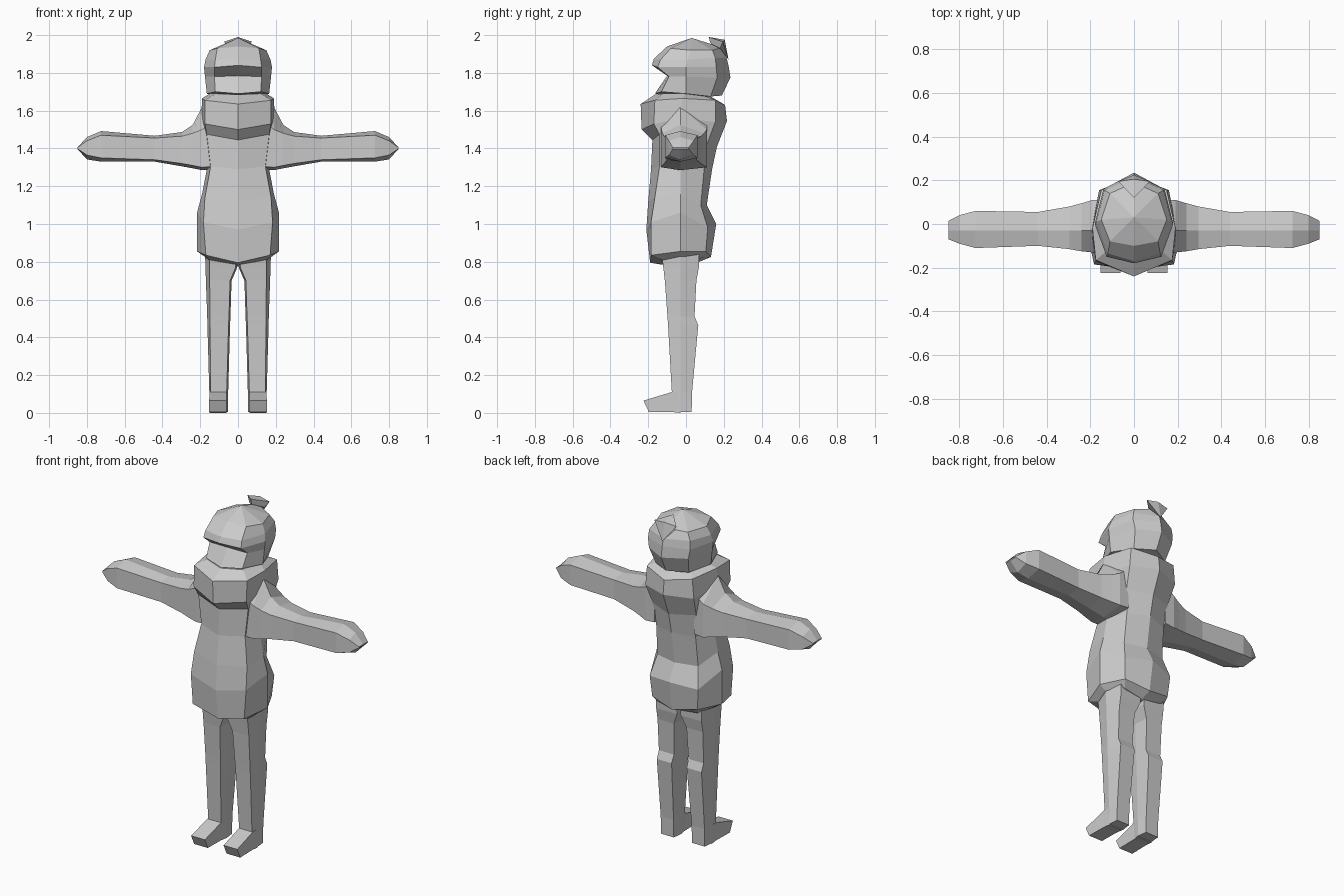
import bpy, bmesh

cube = bpy.data.objects.get("Cube")
if cube:
    bpy.data.objects.remove(cube, do_unlink=True)

grey = bpy.data.materials.new("plain_grey")
grey.use_nodes = True
GREY = (0.6, 0.6, 0.6, 1)
grey.diffuse_color = GREY
grey.node_tree.nodes["Principled BSDF"].inputs["Base Color"].default_value = GREY


def loft(name, rings, start=None, end=None, mirror=False):
    """Skin closed rings; each end is a fan to a point or a flat cap."""
    bm = bmesh.new()
    loops = [[bm.verts.new(p) for p in ring] for ring in rings]
    n = len(loops[0])
    for a, b in zip(loops, loops[1:]):
        for i in range(n):
            j = (i + 1) % n
            bm.faces.new((a[i], a[j], b[j], b[i]))
    for loop, tip in ((loops[0], start), (loops[-1], end)):
        if tip:
            v = bm.verts.new(tip)
            for i in range(n):
                bm.faces.new((loop[i], loop[(i + 1) % n], v))
        else:
            bm.faces.new(loop)
    bmesh.ops.recalc_face_normals(bm, faces=bm.faces)
    mesh = bpy.data.meshes.new(name)
    bm.to_mesh(mesh)
    bm.free()
    mesh.materials.append(grey)
    ob = bpy.data.objects.new(name, mesh)
    bpy.context.collection.objects.link(ob)
    if mirror:
        ob.modifiers.new("Mirror", 'MIRROR').use_mirror_merge = False
    return ob


def ring8(front, fcorner, side, bcorner, back):
    """Symmetric eight-sided ring; front and back are (y, z)."""
    half = [fcorner, side, bcorner]
    return ([(0, *front)] + half + [(0, *back)]
            + [(-x, y, z) for x, y, z in reversed(half)])


# Coat body, from the hem underside up to the collar opening
coat = [
    ring8((-.13, .785), (.155, -.12, .81), (.18, -.03, .83), (.13, .08, .82), (.07, .80)),
    ring8((-.19, .795), (.17, -.185, .835), (.217, -.03, .855), (.15, .105, .855), (.132, .825)),
    ring8((-.21, .97), (.183, -.185, 1.01), (.217, -.03, 1.06), (.16, .115, .98), (.16, 1.0)),
    ring8((-.20, 1.12), (.175, -.165, 1.14), (.19, -.03, 1.16), (.135, .078, 1.10), (.11, 1.10)),
    ring8((-.185, 1.29), (.145, -.14, 1.305), (.165, -.03, 1.29), (.13, .095, 1.28), (.138, 1.29)),
    ring8((-.178, 1.445), (.165, -.14, 1.475), (.18, -.03, 1.45), (.145, .11, 1.42), (.164, 1.41)),
    ring8((-.235, 1.50), (.175, -.17, 1.53), (.195, -.03, 1.56), (.16, .155, 1.54), (.217, 1.545)),
    ring8((-.24, 1.635), (.175, -.165, 1.655), (.19, -.02, 1.665), (.15, .155, 1.655), (.207, 1.63)),
    ring8((-.165, 1.685), (.12, -.12, 1.69), (.15, 0, 1.69), (.10, .09, 1.68), (.13, 1.675)),
]
loft("coat", coat, start=(0, -.03, .775))

# Head with a brow overhanging the recessed face
head = [
    ring8((-.165, 1.69), (.12, -.13, 1.70), (.165, 0, 1.69), (.11, .13, 1.675), (.19, 1.68)),
    ring8((-.10, 1.785), (.125, -.09, 1.78), (.175, 0, 1.78), (.13, .165, 1.775), (.235, 1.775)),
    ring8((-.18, 1.84), (.125, -.15, 1.83), (.18, 0, 1.83), (.14, .16, 1.83), (.225, 1.84)),
    ring8((-.17, 1.875), (.12, -.135, 1.87), (.172, .01, 1.87), (.135, .155, 1.88), (.215, 1.88)),
    ring8((-.10, 1.94), (.11, -.08, 1.93), (.15, .02, 1.92), (.11, .14, 1.92), (.19, 1.935)),
]
loft("head", head, start=(0, .03, 1.675), end=(0, .03, 1.985))

# Small pointed topknot at the back of the crown
loft("topknot",
     [[(0, .13, 1.955), (.05, .18, 1.93), (0, .20, 1.91), (-.05, .18, 1.93)],
      [(0, .12, 1.99), (.073, .195, 1.965), (0, .225, 1.87), (-.073, .195, 1.965)]],
     end=(0, .205, 1.975))


# Arms: hexagonal sections along x, from shoulder to fingertips
def arm_ring(x, front, back, top, shoulder, low, bottom):
    mid = -.03
    return [(x, mid, top), (x, front, shoulder), (x, front, low),
            (x, mid, bottom), (x, back, low), (x, back, shoulder)]


arm = [
    arm_ring(.13, -.135, .11, 1.66, 1.55, 1.305, 1.285),
    arm_ring(.19, -.13, .11, 1.62, 1.50, 1.30, 1.285),
    arm_ring(.24, -.125, .095, 1.525, 1.48, 1.31, 1.295),
    arm_ring(.296, -.115, .08, 1.487, 1.465, 1.32, 1.305),
    arm_ring(.44, -.10, .055, 1.467, 1.455, 1.34, 1.33),
    arm_ring(.725, -.11, .06, 1.492, 1.47, 1.35, 1.33),
    arm_ring(.80, -.09, .04, 1.46, 1.44, 1.365, 1.342),
    arm_ring(.85, -.07, .014, 1.405, 1.404, 1.398, 1.397),
]
loft("arms", arm, mirror=True)


# Legs: hexagonal sections from hip to sole
def leg_ring(z, inner, outer, edge, front, back):
    mid = -.03
    return [(inner, front, z), (outer, front, z), (edge, mid, z),
            (outer, back, z), (inner, back, z), (inner - .008, mid, z)]


leg = [
    leg_ring(.85, .012, .15, .175, -.13, .07),
    leg_ring(.77, .012, .15, .172, -.12, .068),
    leg_ring(.70, .042, .15, .17, -.112, .055),
    leg_ring(.51, .048, .148, .163, -.098, .045),
    leg_ring(.465, .05, .148, .162, -.095, .065),
    leg_ring(.11, .06, .145, .152, -.075, .032),
    leg_ring(.005, .06, .145, .15, -.07, .03),
]
loft("legs", leg, mirror=True)

# Feet: wedges reaching forward from the ankles
foot = [
    [(.06, -.03, 0), (.15, -.03, 0), (.15, -.03, .11), (.06, -.03, .11)],
    [(.06, -.075, .005), (.15, -.075, .005), (.15, -.075, .11), (.06, -.075, .11)],
    [(.062, -.197, .005), (.153, -.197, .005), (.153, -.225, .065), (.062, -.225, .065)],
]
loft("feet", foot, mirror=True)
